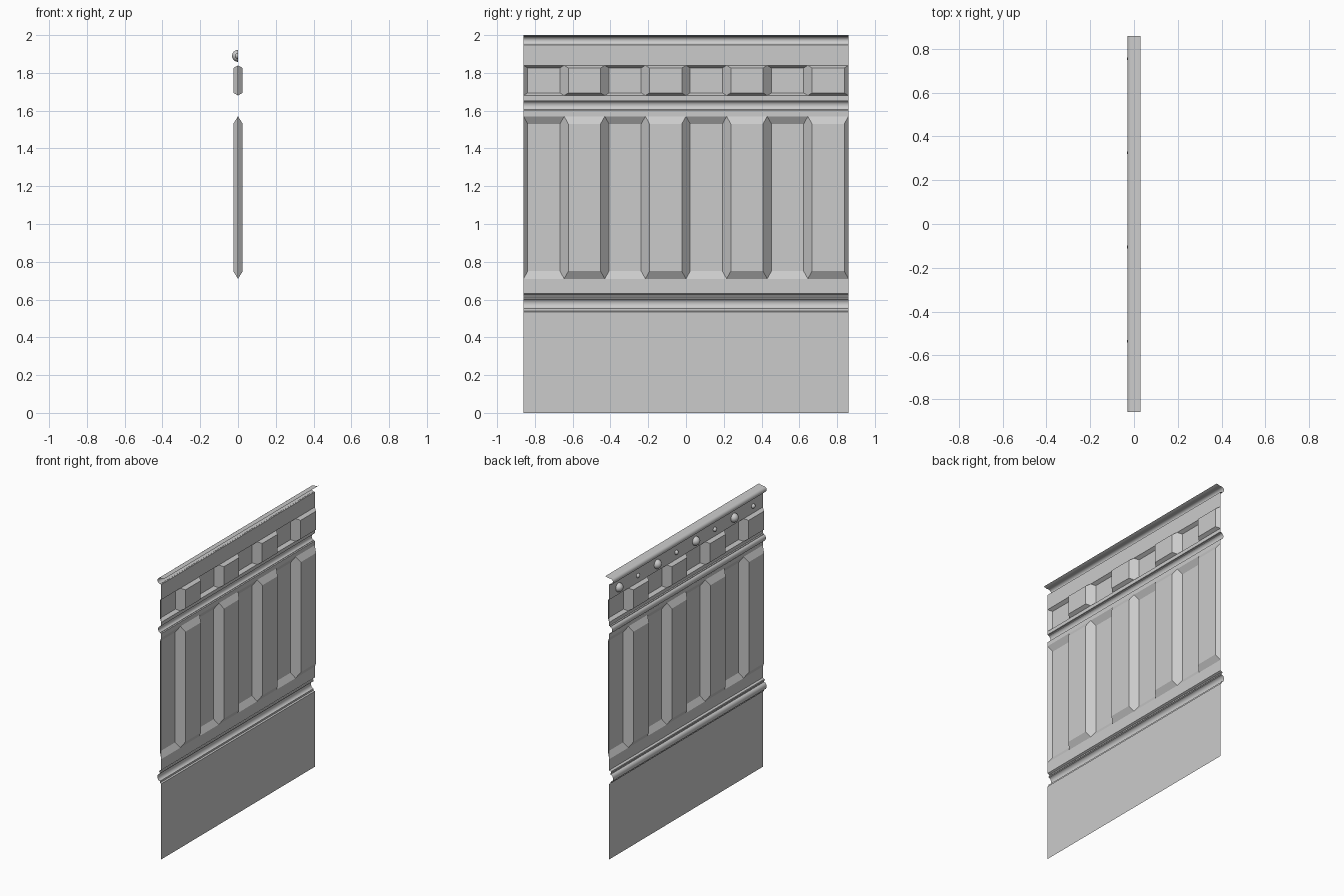
import bpy, bmesh, math
from mathutils import Matrix

if "Cube" in bpy.data.objects:
    bpy.data.objects.remove(bpy.data.objects["Cube"])

HALF = 0.86            # half the wall length along y
CELL = HALF * 2 / 8    # eight panels per row


def finish(name, bm, angle=None):
    bmesh.ops.remove_doubles(bm, verts=bm.verts, dist=1e-5)
    bmesh.ops.recalc_face_normals(bm, faces=bm.faces)
    me = bpy.data.meshes.new(name)
    bm.to_mesh(me)
    bm.free()
    ob = bpy.data.objects.new(name, me)
    bpy.context.collection.objects.link(ob)
    if angle:
        bpy.ops.object.select_all(action='DESELECT')
        ob.select_set(True)
        bpy.context.view_layer.objects.active = ob
        bpy.ops.object.shade_smooth_by_angle(angle=math.radians(angle))
    return ob


def arc(cx, cz, rx, rz, n=8):
    """Rounded bulge towards -x, running upwards."""
    return [(cx - rx * math.cos(a), cz + rz * math.sin(a))
            for a in [math.pi * (i / n - 0.5) for i in range(n + 1)]]


def sheet(name, profile):
    """Sweep an open x-z profile along the wall."""
    bm = bmesh.new()
    rows = [[bm.verts.new((x, y, z)) for x, z in profile] for y in (-HALF, HALF)]
    for i in range(len(profile) - 1):
        bm.faces.new((rows[0][i], rows[1][i], rows[1][i + 1], rows[0][i + 1]))
    return finish(name, bm, 35)


def panel_row(name, z0, z1, depth, iy, iz):
    """Bevelled panels that alternate recessed and raised."""
    bm = bmesh.new()
    for k in range(8):
        x = depth if k % 2 else -depth
        y0 = -HALF + k * CELL
        y1 = y0 + CELL
        o = [bm.verts.new((0, y, z)) for y, z in
             ((y0, z0), (y1, z0), (y1, z1), (y0, z1))]
        t = [bm.verts.new((x, y, z)) for y, z in
             ((y0 + iy, z0 + iz), (y1 - iy, z0 + iz),
              (y1 - iy, z1 - iz), (y0 + iy, z1 - iz))]
        bm.faces.new(t)
        for i in range(4):
            j = (i + 1) % 4
            bm.faces.new((o[i], o[j], t[j], t[i]))
    return finish(name, bm)


def stud(name, y, r):
    """Half-sphere on the -x side of the frieze."""
    bm = bmesh.new()
    bmesh.ops.create_uvsphere(bm, u_segments=16, v_segments=8, radius=r,
                              matrix=Matrix.Rotation(math.pi / 2, 4, 'Y'))
    bmesh.ops.delete(bm, geom=[v for v in bm.verts if v.co.x > 1e-4], context='VERTS')
    bmesh.ops.translate(bm, verts=bm.verts, vec=(0, y, 1.89))
    return finish(name, bm, 40)


# Plain dado with the chair-rail moulding
sheet("dado", [(0, 0), (0, 0.535), (-0.01, 0.54), (-0.01, 0.55)]
      + arc(-0.01, 0.578, 0.02, 0.026)
      + [(-0.01, 0.61)] + arc(-0.008, 0.62, 0.008, 0.008, 4)
      + [(0, 0.632), (0, 0.71)])

# Tall panels
panel_row("tall_panels", 0.71, 1.57, 0.025, 0.022, 0.04)

# Narrow moulding between the panel rows
sheet("middle_moulding", [(0, 1.57), (0, 1.6), (-0.008, 1.602)]
      + arc(-0.008, 1.627, 0.016, 0.022)
      + [(-0.008, 1.653), (0, 1.655), (0, 1.68)])

# Small panels
panel_row("small_panels", 1.68, 1.84, 0.024, 0.022, 0.014)

# Frieze with rounded cornice and top lip
sheet("frieze_cornice", [(0, 1.84), (0, 1.948), (-0.008, 1.949)]
      + arc(-0.008, 1.971, 0.022, 0.021)
      + [(0.005, 1.992), (0.018, 1.995), (0.03, 2.0)])

# Alternating large and small studs
for k in range(4):
    y = 0.755 - k * 2 * CELL
    stud(f"large_stud_{k + 1}", y, 0.032)
    stud(f"small_stud_{k + 1}", y - CELL, 0.016)
